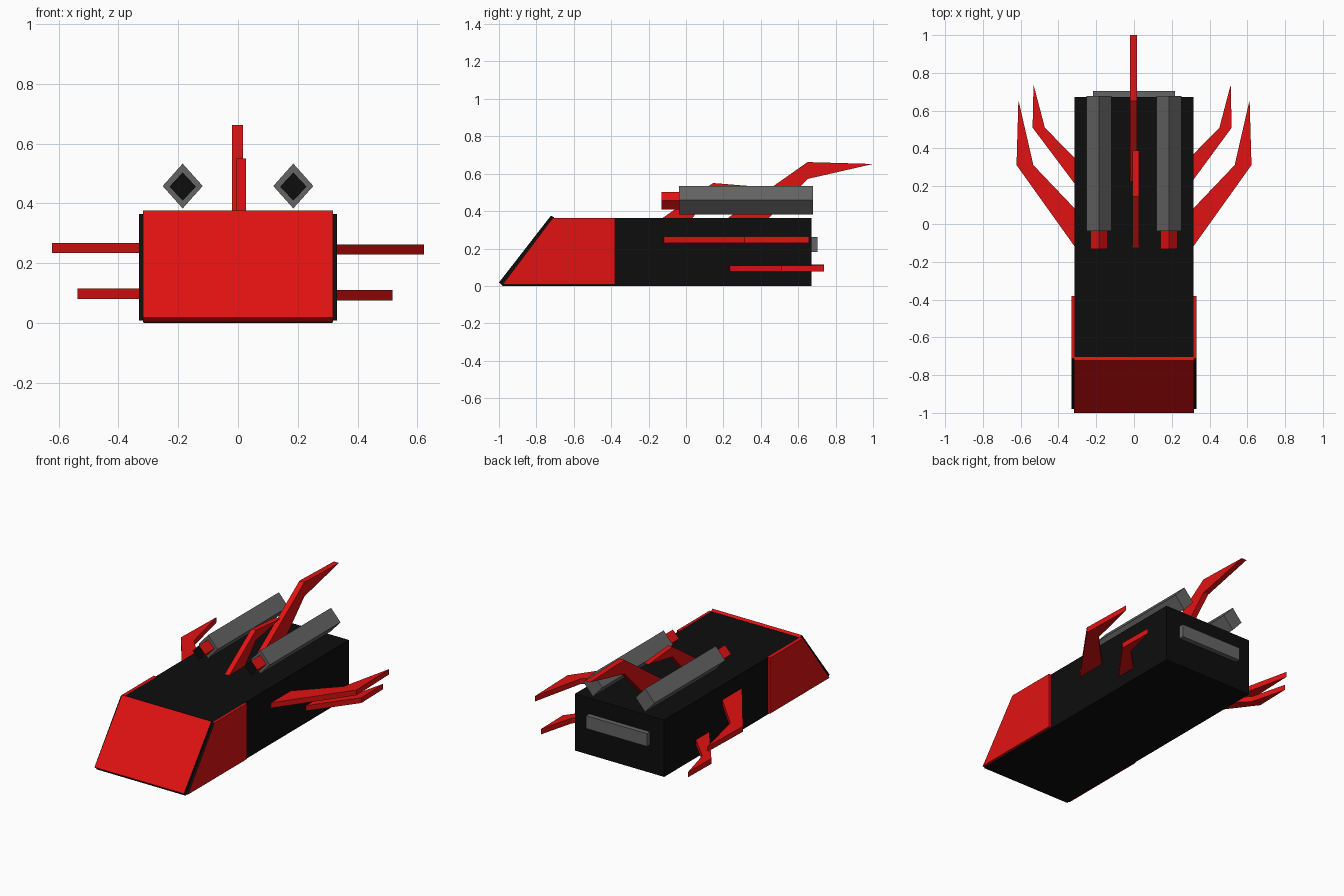
import bpy, bmesh
from mathutils import Vector

if "Cube" in bpy.data.objects:
    bpy.data.objects.remove(bpy.data.objects["Cube"])


def colour(name, rgb):
    m = bpy.data.materials.new(name)
    m.diffuse_color = (*rgb, 1)
    m.use_nodes = True
    m.node_tree.nodes["Principled BSDF"].inputs["Base Color"].default_value = m.diffuse_color
    return m


RED = colour("red", (0.75, 0.006, 0.006))
BLACK = colour("black", (0.004, 0.004, 0.004))
GREY = colour("grey", (0.13, 0.13, 0.13))


def prism(name, profile, axis, lo, hi, mat, dark=None):
    """Extrude a 2D profile along an axis; faces whose normal passes dark() turn black."""
    def place(p, d):
        return {"x": (d, *p), "y": (p[0], d, p[1]), "z": (*p, d)}[axis]
    bm = bmesh.new()
    face = bm.faces.new([bm.verts.new(place(p, lo)) for p in profile])
    ext = bmesh.ops.extrude_face_region(bm, geom=[face], use_keep_orig=True)
    shift = Vector(place((0, 0), hi - lo))
    bmesh.ops.translate(bm, vec=shift,
                        verts=[g for g in ext["geom"] if isinstance(g, bmesh.types.BMVert)])
    bmesh.ops.recalc_face_normals(bm, faces=bm.faces)
    bm.normal_update()
    if dark:
        for f in bm.faces:
            f.material_index = int(dark(f.normal))
    me = bpy.data.meshes.new(name)
    bm.to_mesh(me)
    bm.free()
    me.materials.append(mat)
    me.materials.append(BLACK)
    ob = bpy.data.objects.new(name, me)
    bpy.context.collection.objects.link(ob)
    return ob


def diamond(cx, cz, rx, rz):
    return [(cx - rx, cz), (cx, cz - rz), (cx + rx, cz), (cx, cz + rz)]


# Main hull with raked nose
prism("hull", [(-0.985, 0), (0.672, 0), (0.672, 0.364), (-0.707, 0.364)],
      "x", -0.316, 0.316, BLACK)

# Sloped nose plate with dark side edges
prism("nose_plate", [(-1.0, 0.018), (-0.983, 0.004), (-0.705, 0.366), (-0.722, 0.376)],
      "x", -0.317, 0.317, RED, lambda n: abs(n.x) > 0.9)

# Rear exhaust panel
prism("rear_panel", [(-0.216, 0.18), (0.216, 0.18), (0.216, 0.262), (-0.216, 0.262)],
      "y", 0.66, 0.703, GREY)

# Tall tail fin and smaller dorsal fin
prism("tail_fin", [(0.22, 0.36), (0.65, 0.662), (1.0, 0.652), (0.65, 0.572), (0.44, 0.36)],
      "x", -0.02, 0.016, RED)
prism("dorsal_fin", [(-0.13, 0.36), (0.145, 0.55), (0.39, 0.53), (0.145, 0.485), (0.03, 0.36)],
      "x", -0.007, 0.026, RED)

for side, s in (("right", 1), ("left", -1)):
    # Nose side panels with dark leading edge
    prism(f"{side}_nose_panel",
          [(-0.98, 0.008), (-0.38, 0.008), (-0.38, 0.364), (-0.712, 0.364)],
          "x", s * 0.31, s * 0.331, RED, lambda n: n.y < -0.5)

    # Diamond-section cannons with short red muzzles
    prism(f"{side}_cannon", diamond(s * 0.185, 0.458, 0.067, 0.075),
          "y", -0.038, 0.678, GREY)
    prism(f"{side}_muzzle", diamond(s * 0.185, 0.456, 0.044, 0.047),
          "y", -0.132, 0.0, RED, lambda n: n.y < -0.9)

    # Swept side blades
    k = 0.005 if s < 0 else 0.0
    w = 0.02 if s < 0 else 0.0
    upper = [(0.31, -0.125), (0.622, 0.312), (0.612, 0.657), (0.533, 0.312), (0.31, 0.078)]
    lower = [(0.31, 0.228 - w), (0.517 + w, 0.51), (0.512 + w, 0.738),
             (0.452 + w, 0.51), (0.31, 0.365 - w)]
    prism(f"{side}_upper_blade", [(s * x, y) for x, y in upper],
          "z", 0.229 + k, 0.263 + k, RED)
    prism(f"{side}_lower_blade", [(s * x, y) for x, y in lower],
          "z", 0.076 + k, 0.110 + k, RED)
